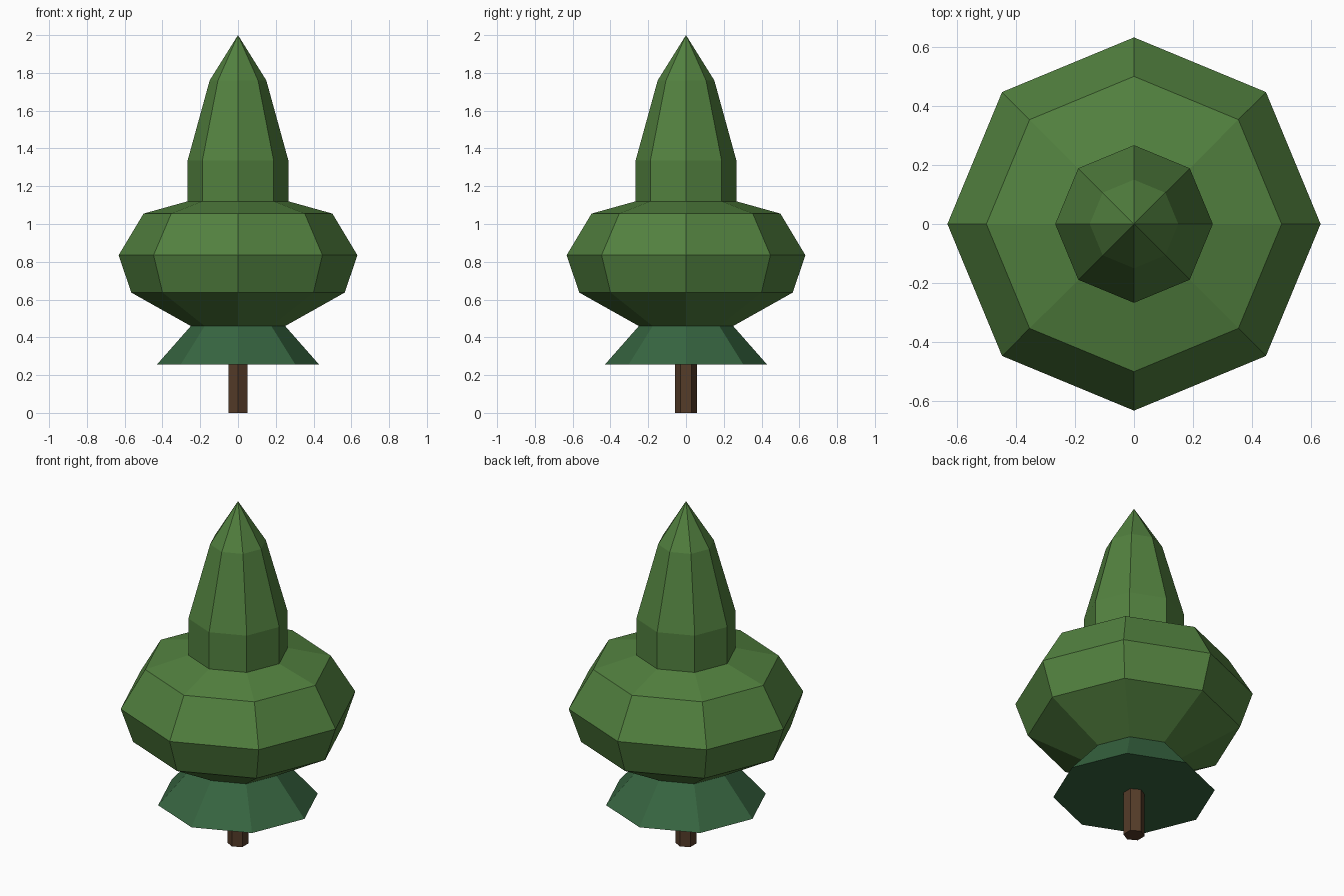
import bpy, bmesh
from math import cos, sin, tau

if "Cube" in bpy.data.objects:
    bpy.data.objects.remove(bpy.data.objects["Cube"])


def material(name, rgb):
    mat = bpy.data.materials.new(name)
    mat.diffuse_color = (*rgb, 1)
    mat.use_nodes = True
    mat.node_tree.nodes["Principled BSDF"].inputs["Base Color"].default_value = mat.diffuse_color
    return mat


def lathe(name, profile, sides, mat, start=0.0):
    """Flat-faced solid of revolution from (radius, height) points; radius 0 is a tip."""
    bm = bmesh.new()
    rings = []
    for r, z in profile:
        if r == 0:
            rings.append([bm.verts.new((0, 0, z))] * sides)
        else:
            angles = [start + tau * i / sides for i in range(sides)]
            rings.append([bm.verts.new((r * cos(a), r * sin(a), z)) for a in angles])
    for low, high in zip(rings, rings[1:]):
        for i in range(sides):
            j = (i + 1) % sides
            corners = dict.fromkeys((low[i], low[j], high[j], high[i]))
            bm.faces.new(list(corners))
    # close the flat ends
    bm.faces.new(rings[0][::-1])
    if profile[-1][0] > 0:
        bm.faces.new(rings[-1])
    bmesh.ops.recalc_face_normals(bm, faces=bm.faces)
    mesh = bpy.data.meshes.new(name)
    bm.to_mesh(mesh)
    bm.free()
    mesh.materials.append(mat)
    obj = bpy.data.objects.new(name, mesh)
    bpy.context.collection.objects.link(obj)
    return obj


leaf = material("leaf_green", (0.085, 0.22, 0.05))
dark_leaf = material("dark_leaf_green", (0.038, 0.13, 0.052))
bark = material("bark_brown", (0.09, 0.045, 0.022))

# hexagonal trunk
lathe("trunk", [(0.057, 0), (0.057, 0.27)], 6, bark, start=tau / 4)

# flared lower skirt
lathe("lower_skirt", [(0.43, 0.255), (0.245, 0.465)], 8, dark_leaf)

# bulging crown with the pointed top growing out of it
lathe("crown", [(0.25, 0.46), (0.565, 0.637), (0.632, 0.835), (0.5, 1.055),
                (0.267, 1.12), (0.267, 1.335), (0.15, 1.76), (0, 2.0)], 8, leaf)
